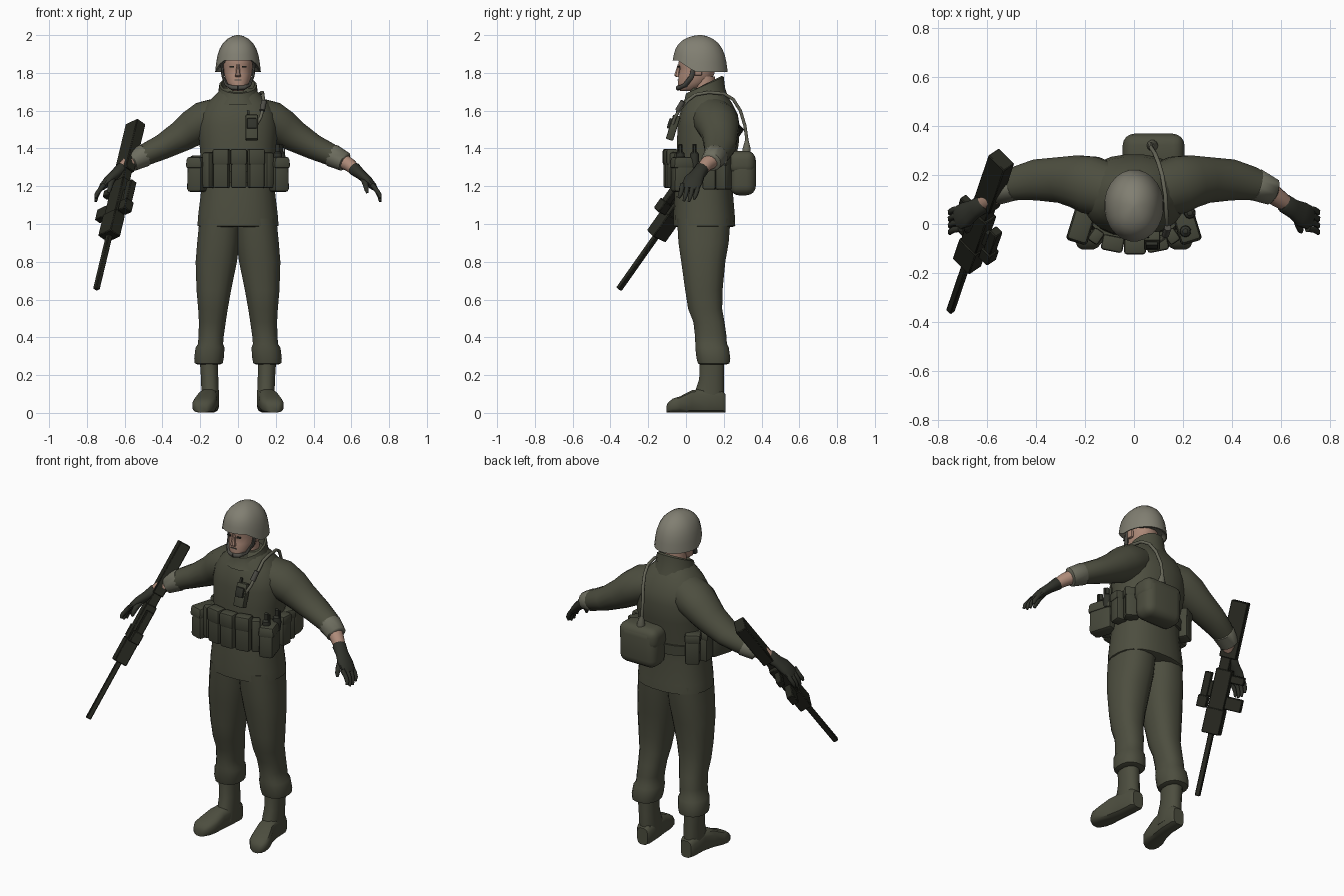
import bpy, bmesh, math
from mathutils import Vector, Matrix


def material(name, rgb):
    m = bpy.data.materials.new(name)
    m.diffuse_color = (*rgb, 1)
    return m


OLIVE = material("olive cloth", (0.074, 0.076, 0.05))
POUCH = material("pouch cloth", (0.06, 0.063, 0.042))
LIGHT = material("sleeve lining", (0.155, 0.155, 0.115))
HELMET = material("helmet cover", (0.22, 0.212, 0.168))
SKIN = material("skin", (0.42, 0.255, 0.19))
GLOVE = material("dark glove", (0.03, 0.032, 0.024))
GUN = material("gun metal", (0.021, 0.022, 0.015))
STRAP = material("strap grey", (0.075, 0.073, 0.062))
HOSE = material("hose", (0.13, 0.13, 0.095))


def finish(name, bm, mat, angle=40):
    bmesh.ops.recalc_face_normals(bm, faces=bm.faces)
    me = bpy.data.meshes.new(name)
    bm.to_mesh(me)
    bm.free()
    me.materials.append(mat)
    me.shade_smooth()
    me.set_sharp_from_angle(angle=math.radians(angle))
    ob = bpy.data.objects.new(name, me)
    bpy.context.collection.objects.link(ob)
    return ob


def ring(c, a, b, n=16, p=1.0):
    """Superellipse of points around c with half axes a and b."""
    pts = []
    for i in range(n):
        t = math.tau * (i + 0.5) / n
        x, y = math.cos(t), math.sin(t)
        pts.append(Vector(c) + Vector(a) * math.copysign(abs(x) ** p, x)
                   + Vector(b) * math.copysign(abs(y) ** p, y))
    return pts


def loft(name, rings, mat, angle=40):
    bm = bmesh.new()
    rows = [[bm.verts.new(p) for p in r] for r in rings]
    n = len(rows[0])
    for r, q in zip(rows, rows[1:]):
        for i in range(n):
            bm.faces.new((r[i], r[(i + 1) % n], q[(i + 1) % n], q[i]))
    bm.faces.new(rows[0])
    bm.faces.new(rows[-1])
    return finish(name, bm, mat, angle)


def stack(name, rows, mat, p=0.85, n=16, s=1):
    """Horizontal sections: z, x0, x1, y0, y1."""
    return loft(name, [ring((s * (x0 + x1) / 2, (y0 + y1) / 2, z), ((x1 - x0) / 2, 0, 0),
                            (0, (y1 - y0) / 2, 0), n, p) for z, x0, x1, y0, y1 in rows], mat)


def tube(name, pts, mat, n=10, ref=(0, 1, 0), s=1):
    """Path points: x, y, z, radius across, radius along ref."""
    cs = [Vector((s * q[0], q[1], q[2])) for q in pts]
    rings = []
    for i, c in enumerate(cs):
        t = (cs[min(i + 1, len(cs) - 1)] - cs[max(i - 1, 0)]).normalized()
        b = Vector(ref)
        b = (b - t * b.dot(t)).normalized()
        rings.append(ring(c, t.cross(b) * pts[i][3], b * pts[i][-1], n))
    return loft(name, rings, mat, 50)


def box(name, c, size, mat, yaw=0, bevel=0.012, seg=2, taper=1.0, tilt=0, mtx=None):
    bm = bmesh.new()
    bmesh.ops.create_cube(bm, size=1)
    for v in bm.verts:
        k = taper if v.co.z > 0 else 1
        v.co = Vector((v.co.x * size[0] * k, v.co.y * size[1] * k, v.co.z * size[2]))
    if bevel:
        bmesh.ops.bevel(bm, geom=bm.edges[:], offset=bevel, segments=seg, affect='EDGES', profile=0.5)
    if mtx is None:
        mtx = Matrix.Translation(c) @ Matrix.Rotation(yaw, 4, 'Z') @ Matrix.Rotation(tilt, 4, 'X')
    else:
        mtx = mtx @ Matrix.Translation(c)
    bm.transform(mtx)
    return finish(name, bm, mat)


# Jacket with a thin hem, and belt
stack("jacket", [(0.985, -.205, .205, -.055, .25), (0.99, -.216, .216, -.067, .262), (1.04, -.213, .213, -.068, .26),
                 (1.18, -.196, .196, -.06, .248), (1.3, -.195, .195, -.05, .255), (1.42, -.205, .205, -.05, .28),
                 (1.52, -.212, .212, -.045, .285), (1.58, -.2, .2, -.035, .275), (1.64, -.165, .165, -.012, .245),
                 (1.69, -.115, .115, .015, .21), (1.72, -.085, .085, .03, .18)], OLIVE, n=24)
stack("belt", [(1.22, -.205, .205, -.068, .262), (1.28, -.205, .205, -.066, .265)], POUCH, n=24)

# Raised collar, open at the front
loft("collar", [ring((0, .1, z), (r, 0, 0), (0, r * 1.02, t), 16)
                for z, r, t in ((1.64, .13, .01), (1.69, .107, .03), (1.735, .1, .045), (1.74, .088, .045), (1.69, .075, .03))], OLIVE)

for s, side in ((1, "left"), (-1, "right")):
    # Trousers bloused over the boots
    stack(side + "_trouser_leg", [
        (1.03, -.02, .205, -.05, .238), (.9, -.01, .218, -.042, .228), (.8, .004, .226, -.027, .21),
        (.65, .035, .221, -.006, .195), (.55, .053, .212, .01, .193), (.48, .064, .208, .038, .205),
        (.41, .074, .21, .046, .215), (.365, .078, .213, .048, .218), (.345, .07, .226, .048, .228),
        (.29, .074, .233, .054, .236), (.262, .08, .23, .062, .232), (.255, .1, .21, .075, .21)], OLIVE, s=s)
    # Boot shaft and outward pointing foot
    stack(side + "_boot_shaft", [(.3, .105, .205, .07, .205), (.18, .103, .197, .068, .203),
                                 (.11, .1, .195, .045, .204), (.04, .1, .195, .03, .2)], OLIVE, n=12, s=s)
    loft(side + "_boot_foot", [
        ring((s * x, y, h / 2 + .001), (w, 0, 0), (0, 0, h / 2), 12, .6) for x, y, w, h in (
            (.145, .208, .035, .1), (.146, .19, .047, .12), (.15, .1, .048, .13), (.162, .03, .052, .12),
            (.176, -.03, .062, .088), (.184, -.07, .058, .075), (.188, -.095, .042, .055), (.189, -.104, .025, .035))], OLIVE)

    # Sleeve, rolled cuff, forearm
    tube(side + "_sleeve", [(.08, .13, 1.575, .1, .11), (.18, .16, 1.545, .105, .12), (.24, .175, 1.507, .098, .108),
                            (.3, .18, 1.465, .085, .095), (.4, .18, 1.408, .068, .085), (.48, .165, 1.372, .06, .07),
                            (.53, .15, 1.348, .053, .058)], OLIVE, 16, s=s)
    tube(side + "_cuff", [(.49, .163, 1.366, .05, .055), (.5, .16, 1.362, .062, .067), (.565, .132, 1.33, .053, .056),
                          (.57, .13, 1.327, .04, .042)], LIGHT, 14, s=s)
    tube(side + "_forearm", [(.54, .145, 1.343, .042, .045), (.59, .105, 1.313, .037, .038),
                             (.635, .075, 1.275, .029, .03)], SKIN, 12, s=s)
    # Gloved hand
    tube(side + "_glove", [(.608, .088, 1.298, .03, .033), (.615, .084, 1.292, .036, .039), (.65, .062, 1.262, .028, .04),
                           (.685, .04, 1.232, .025, .052), (.715, .026, 1.2, .02, .05), (.728, .02, 1.185, .012, .042)], GLOVE, 12, s=s)
    for i in range(4):
        y, e = .062 - i * .027, (.012, 0, .003, .02)[i]
        tube(f"{side}_finger_{i + 1}", [(.708, y, 1.21, .014), (.736, y - .004, 1.175, .013),
                                        (.75, y - .012, 1.145 + e / 2, .012), (.753, y - .02, 1.118 + e, .007)], GLOVE, 8, s=s)
    tube(side + "_thumb", [(.66, .035, 1.245, .016), (.675, -.008, 1.21, .016), (.68, -.025, 1.185, .013),
                           (.684, -.032, 1.165, .007)], GLOVE, 8, s=s)

    # Ears, eyes and chin strap
    box(side + "_ear", (s * .08, .065, 1.815), (.02, .04, .06), SKIN, bevel=.009)
    box(side + "_eye", (s * .032, -.0385, 1.832), (.022, .009, .008), GLOVE, yaw=s * .25, bevel=0)
    tube(side + "_chin_strap", [(.086, .045, 1.85, .008, .014), (.079, .03, 1.78, .008, .014), (.06, -.005, 1.735, .009, .014),
                                (.03, -.034, 1.722, .012, .012), (0, -.043, 1.72, .013, .012)], STRAP, 8, s=s)

    # Side and hip pouches with flaps
    box(side + "_side_pouch", (s * .213, -.005, 1.262), (.085, .145, .185), POUCH, yaw=s * .3, bevel=.018, taper=.93)
    box(side + "_side_pouch_flap", (s * .215, -.006, 1.325), (.092, .15, .06), POUCH, yaw=s * .3, bevel=.014, taper=.9)
    for j, y in enumerate((.125, .2)):
        box(f"{side}_hip_pouch_{j}", (s * (.205 - j * .02), y, 1.272), (.08, .07, .18), POUCH, yaw=s * (-.1 - j * .4))
        box(f"{side}_hip_flap_{j}", (s * (.207 - j * .02), y, 1.335), (.087, .075, .055), POUCH, yaw=s * (-.1 - j * .4))

# Head, neck and nose
stack("neck", [(1.62, -.062, .062, .045, .16), (1.78, -.06, .06, .04, .155)], SKIN, 1)
stack("head", [(1.703, -.025, .025, -.03, .03), (1.715, -.044, .044, -.042, .07), (1.75, -.064, .064, -.043, .12),
               (1.79, -.073, .073, -.04, .15), (1.825, -.077, .077, -.033, .16), (1.845, -.078, .078, -.042, .165),
               (1.9, -.08, .08, -.035, .17), (1.95, -.06, .06, 0, .14)], SKIN, .9)
stack("nose", [(1.777, -.015, .015, -.05, -.03), (1.785, -.017, .017, -.063, -.03), (1.8, -.012, .012, -.06, -.03),
               (1.845, -.008, .008, -.044, -.03)], SKIN, 1, 8)
box("mouth", (0, -.0415, 1.762), (.036, .007, .005), STRAP, bevel=0)

# Helmet shell whose rim rises over the face
shell = []
for h, r in ((.12, .8), (0, .95), (0, 1), (.08, .985), (.25, .955), (.45, .9), (.63, .8), (.78, .66), (.9, .46), (.97, .25), (1, .06)):
    pts = ring((0, .075, 0), (.122 * r, 0, 0), (0, .147 * r, 0), 24)
    for p in pts:
        front = min(1, max(0, (.075 - p.y) / (.147 * r) - .2) * 1.7)
        rim = 1.805 + .06 * front
        p.z = rim + (2.0 - rim) * h
    shell.append(pts)
loft("helmet", shell, HELMET)

# Front magazine pouches
for i, (x, y, yaw) in enumerate(((-.087, -.078, -.2), (.004, -.09, 0), (.095, -.078, .2))):
    box(f"front_pouch_{i + 1}", (x, y, 1.29), (.084, .058, .2), POUCH, yaw=yaw)
    box(f"front_pouch_flap_{i + 1}", (x, y - .002, 1.355), (.09, .064, .085), POUCH, yaw=yaw)
for s in (-1, 1):
    box("corner_pouch", (s * .155, -.05, 1.285), (.05, .06, .19), POUCH, yaw=s * .6)

# Grenades above the left side pouch
for i, (x, y) in enumerate(((.21, -.03), (.228, .045))):
    stack(f"grenade_{i + 1}", [(z, x - r, x + r, y - r, y + r) for z, r in (
        (1.3, .02), (1.345, .025), (1.375, .022), (1.385, .011), (1.42, .012), (1.423, .007))], GLOVE, 1, 10)
    box(f"grenade_lever_{i + 1}", (x + .018, y, 1.39), (.008, .012, .055), GLOVE, bevel=0)

# Back pack
box("back_pack", (.08, .3, 1.268), (.245, .14, .232), OLIVE, bevel=.05, seg=4)
box("back_pack_flap", (.08, .295, 1.325), (.252, .145, .125), OLIVE, bevel=.045, seg=4)

# Hose over the shoulder, with end fitting
tube("hose", [(x, y, z, .009) for x, y, z in (
    (.075, .32, 1.39), (.068, .322, 1.45), (.07, .312, 1.52), (.085, .288, 1.6), (.1, .25, 1.66), (.115, .2, 1.69),
    (.128, .12, 1.697), (.132, .05, 1.685), (.135, .01, 1.655), (.132, -.03, 1.61), (.12, -.058, 1.565), (.1, -.07, 1.53))],
    HOSE, 8, (1, 0, 0))
tube("hose_fitting", [(.076, .32, 1.375, .024), (.074, .321, 1.4, .022), (.07, .322, 1.44, .011)], HOSE, 10, (1, 0, 0))
tube("hose_clip", [(.138, -.015, 1.65, .015), (.128, -.045, 1.6, .015)], STRAP, 8, (1, 0, 0))

# Chest radio
box("radio", (.073, -.068, 1.51), (.066, .04, .135), POUCH, bevel=.006, tilt=-.3)
box("radio_face", (.073, -.085, 1.532), (.05, .02, .055), GLOVE, bevel=.004, tilt=-.3)
box("radio_knob", (.055, -.048, 1.585), (.014, .014, .03), GLOVE, bevel=.003, tilt=-.3)

# Rifle, laid out along its own axis: across, toward magazine, toward muzzle
butt, muzzle = Vector((-.54, .262, 1.53)), Vector((-.75, -.355, .655))
d = (muzzle - butt).normalized()
u = Vector((-.67, .67, -.31))
u = (u - d * u.dot(d)).normalized()
w = u.cross(d)
frame = Matrix((w, u, d)).transposed().to_4x4()
frame.translation = butt
length = (muzzle - butt).length
for name, t0, t1, u0, u1, hw in (
        ("stock", 0, .29, -.045, .05, .031), ("stock_neck", .28, .37, -.035, .022, .025),
        ("receiver", .35, .56, -.045, .045, .032), ("handguard", .55, .68, -.05, .05, .036),
        ("barrel", .67, 1.0, -.014, .014, .014), ("grip", .37, .41, .03, .12, .017),
        ("magazine", .48, .545, .03, .135, .02), ("scope", .38, .53, -.105, -.065, .02),
        ("scope_lens_hood", .5, .56, -.113, -.058, .027),
        ("scope_mount", .42, .5, -.07, -.04, .012)):
    box("rifle_" + name, (0, (u0 + u1) / 2, (t0 + t1) / 2 * length), (hw * 2, u1 - u0, (t1 - t0) * length),
        GUN, bevel=.004, seg=1, mtx=frame)
